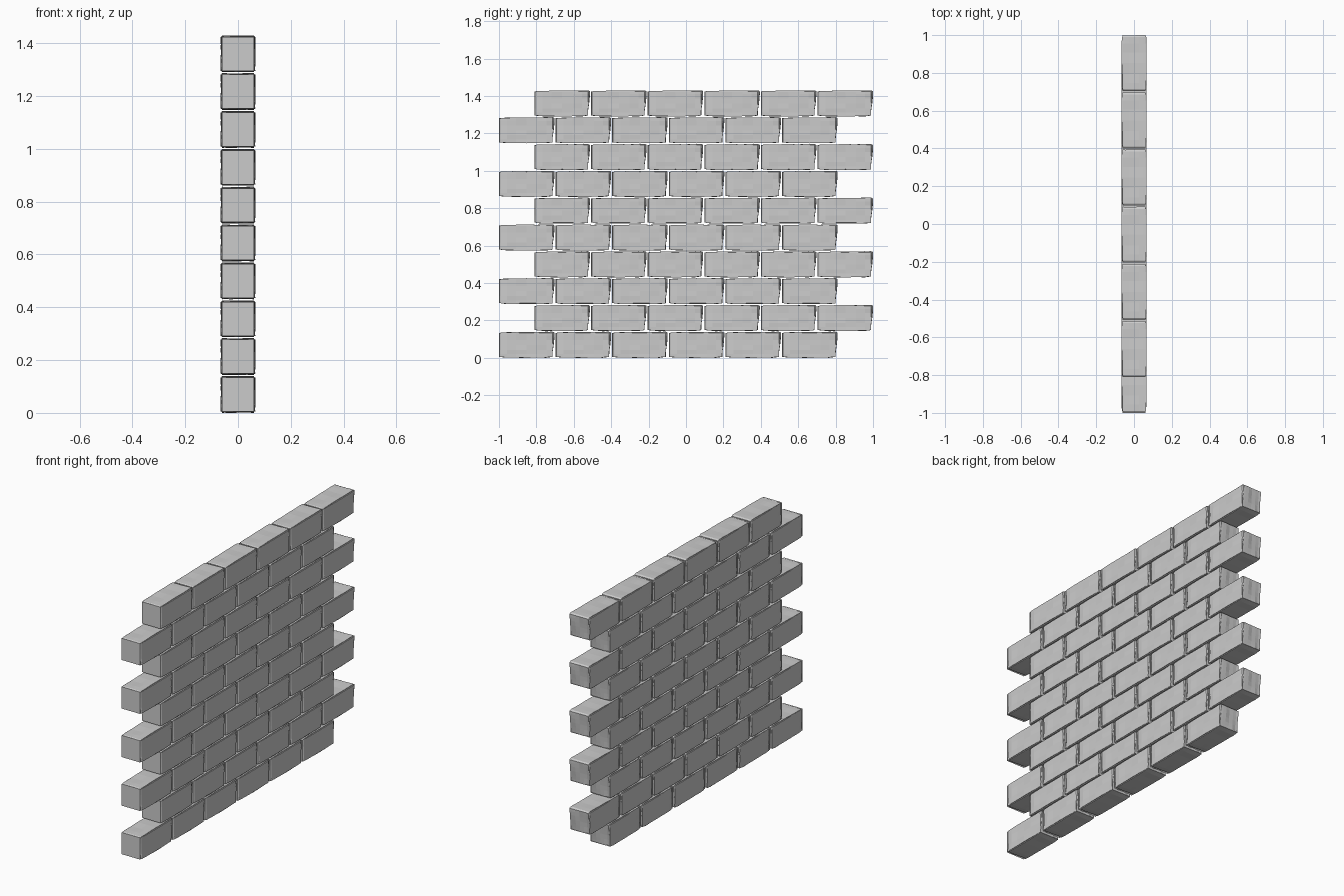
import bpy, bmesh, math
from mathutils import Vector, noise

if "Cube" in bpy.data.objects:
    bpy.data.objects.remove(bpy.data.objects["Cube"])

HX, HY, HZ = 0.066, 0.1485, 0.0695      # half sizes of one brick
ROWS, COLS = 10, 6
PITCH_Y, PITCH_Z = 0.3027, 0.1434


def brick_mesh():
    """One rough-hewn brick, shared by the whole wall."""
    bm = bmesh.new()
    bmesh.ops.create_cube(bm, size=2)
    bmesh.ops.subdivide_edges(bm, edges=bm.edges[:], cuts=7, use_grid_fill=True)
    for v in bm.verts:
        # pack the grid towards the edges
        u = Vector([math.sin(math.pi / 2 * max(-1, min(1, c))) for c in v.co])
        on = [abs(c) > 0.999 for c in u]
        p = Vector((u.x * HX, u.y * HY, u.z * HZ))
        # worn corners
        if sum(on) >= 2:
            p -= Vector([math.copysign(0.004, c) if o else 0 for c, o in zip(u, on)])
        # chiselled waves along the faces
        n = noise.noise(Vector((p.x * 12, p.y * 16, p.z * 22 + 3.3)))
        n2 = noise.noise(Vector((p.x * 35 + 7, p.y * 9, p.z * 9)))
        if on[0]:
            p.x += u.x * (0.003 * n - 0.001) - u.x * 0.003 * abs(u.y) ** 6
        if on[2]:
            p.z += u.z * (0.004 * n - 0.001)
            if u.z < 0:
                p.z += 0.006 * abs(u.y) ** 6
            else:
                p.z -= 0.002 * (1 - u.y) / 2
        # flat near end, ridged and undercut far end
        if on[1] and u.y > 0:
            p.y += 0.006 * n2 - 0.012 * (1 - u.z) / 2
        p.y = max(-HY, min(HY, p.y))
        p.z = max(-HZ, min(HZ + 0.001, p.z))
        v.co = p
    bmesh.ops.recalc_face_normals(bm, faces=bm.faces[:])
    me = bpy.data.meshes.new("brick")
    bm.to_mesh(me)
    bm.free()
    return me


mesh = brick_mesh()

# Running bond: odd courses end at y = 1, even courses start at y = -1
for r in range(ROWS):
    start = -1 + HY if r % 2 == 0 else 1 - HY - (COLS - 1) * PITCH_Y
    for c in range(COLS):
        ob = bpy.data.objects.new(f"brick_row{r + 1}_{c + 1}", mesh)
        ob.location = (0, start + c * PITCH_Y, HZ + r * PITCH_Z)
        bpy.context.collection.objects.link(ob)
